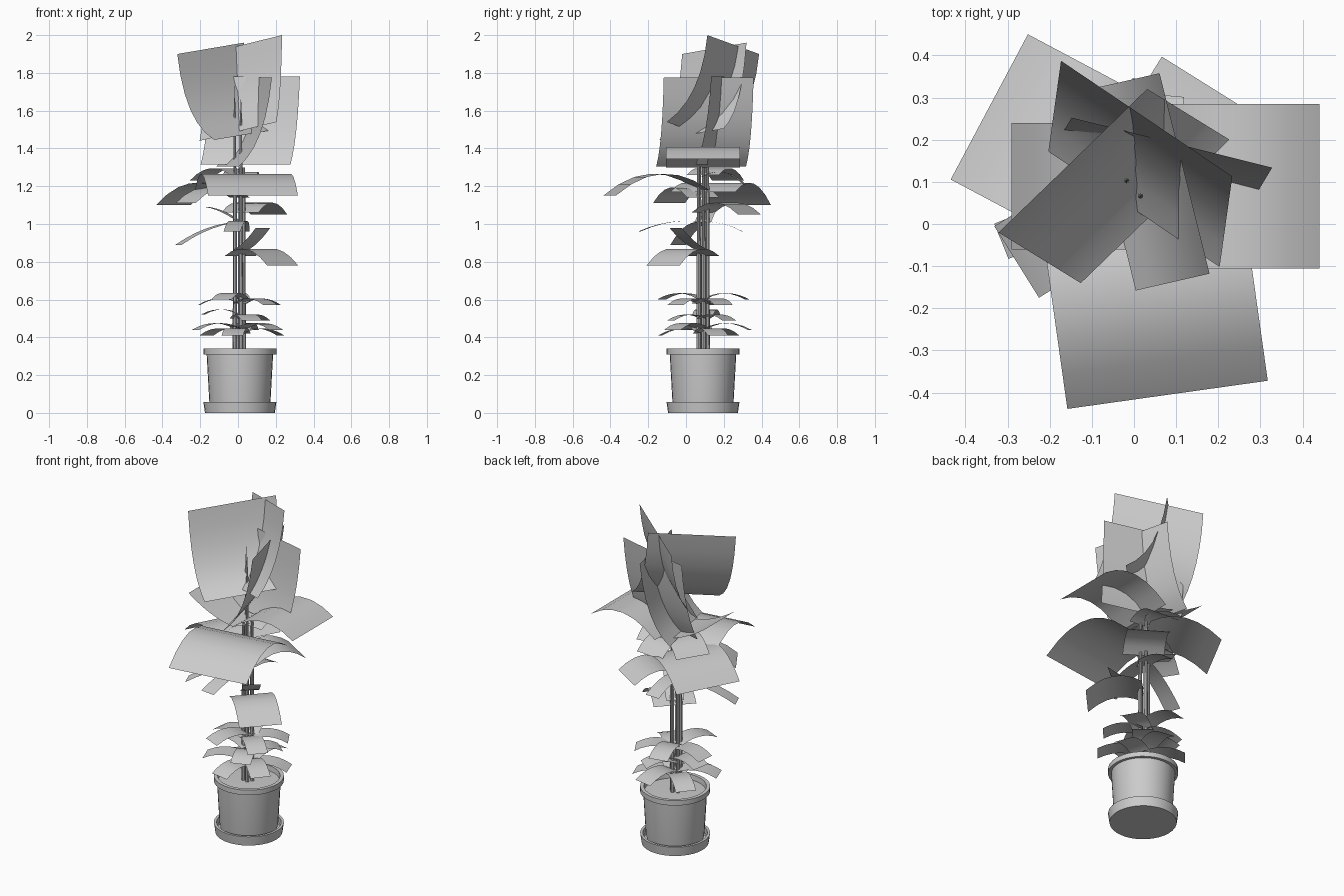
import bpy, bmesh, math
from mathutils import Vector

if "Cube" in bpy.data.objects:
    bpy.data.objects.remove(bpy.data.objects["Cube"])

CX, CY = 0.01, 0.09


def make_object(name, bm):
    me = bpy.data.meshes.new(name)
    bm.to_mesh(me)
    bm.free()
    ob = bpy.data.objects.new(name, me)
    bpy.context.collection.objects.link(ob)
    bpy.ops.object.select_all(action='DESELECT')
    ob.select_set(True)
    bpy.context.view_layer.objects.active = ob
    bpy.ops.object.shade_smooth_by_angle(angle=math.radians(40))
    return ob


def lathe(name, profile, x=CX, y=CY, sides=32):
    bm = bmesh.new()
    vs = [bm.verts.new((x + r, y, z)) for r, z in profile]
    es = [bm.edges.new(p) for p in zip(vs, vs[1:])]
    bmesh.ops.spin(bm, geom=vs + es, cent=(x, y, 0), axis=(0, 0, 1),
                   angle=math.tau, steps=sides)
    bmesh.ops.remove_doubles(bm, verts=bm.verts, dist=1e-5)
    bmesh.ops.recalc_face_normals(bm, faces=bm.faces)
    return make_object(name, bm)


def leaf_card(name, base, tip, bend, bend_z, width, heading, tilt=0.0, steps=6):
    """Rectangular card following a quadratic curve from base to tip."""
    a, b = Vector(base), Vector(tip)
    c = a.lerp(b, bend)
    c.z = bend_z
    h = math.radians(heading)
    across = Vector((-math.sin(h) * width, math.cos(h) * width, tilt))
    bm = bmesh.new()
    rows = []
    for i in range(steps + 1):
        t = i / steps
        p = a * (1 - t) ** 2 + c * 2 * t * (1 - t) + b * t * t
        rows.append([bm.verts.new(p + across * s) for s in (-0.5, 0, 0.5)])
    for r, q in zip(rows, rows[1:]):
        for k in range(2):
            bm.faces.new((r[k + 1], r[k], q[k], q[k + 1]))
    return make_object(name, bm)


def arching_leaf(name, heading, reach, base_z, tip_z, width, arch=0.4):
    """Leaf growing out of the stems, arched in proportion to its reach."""
    h = math.radians(heading)
    tip = (CX + reach * math.cos(h), CY + reach * math.sin(h), tip_z)
    return leaf_card(name, (CX, CY, base_z), tip, 0.5,
                     (base_z + tip_z) / 2 + arch * reach, width, heading)


# Pot, saucer and soil
lathe("pot", [(0, 0.02), (0.155, 0.02), (0.162, 0.06), (0.176, 0.31), (0.193, 0.31),
              (0.193, 0.34), (0.172, 0.34), (0.168, 0.30)])
lathe("saucer", [(0, 0), (0.185, 0), (0.193, 0.057), (0.178, 0.057), (0.178, 0.02)])
lathe("soil", [(0, 0.315), (0.171, 0.31)])

# Bundle of stems, two of them ending in pointed shoots
for i in range(5):
    a = math.radians(150 + 144 * i)
    x, y = CX - 0.005 + 0.026 * math.cos(a), CY + 0.026 * math.sin(a)
    end = [(0.006, 1.55), (0, 1.74 - 0.06 * i)] if i < 2 else [(0.007, 1.3), (0, 1.3)]
    lathe(f"stem_{i}", [(0.011, 0.30), (0.009, 1.0)] + end, x, y, 8)

# Large upright crown leaves
leaf_card("crown_leaf_left", (0.05, 0.03, 1.475), (-0.145, 0.15, 1.93), 0.8, 1.57, 0.49, 134, -0.06)
leaf_card("crown_leaf_back", (0, 0.035, 1.49), (0.03, 0.25, 1.95), 0.85, 1.62, 0.49, 56, -0.10)
leaf_card("crown_leaf_right", (-0.055, 0.08, 1.305), (0.12, 0.12, 1.775), 0.8, 1.42, 0.49, 14)
leaf_card("crown_leaf_rear", (0.04, 0.11, 1.315), (0.09, 0.193, 1.782), 0.75, 1.45, 0.49, 76)

# Wide spreading leaves below the crown
arching_leaf("rising_leaf", 180, 0.30, 1.30, 1.425, 0.30, -0.15)
spread = [(0, 0.43, 1.30, 1.345, 0.39), (278, 0.50, 1.18, 1.15, 0.48),
          (152, 0.40, 1.17, 1.10, 0.39), (58, 0.29, 1.06, 1.05, 0.23),
          (212, 0.34, 1.14, 1.11, 0.20), (317, 0.31, 0.83, 0.78, 0.24),
          (85, 0.22, 1.25, 1.21, 0.18), (148, 0.25, 1.26, 1.23, 0.20)]
for i, dims in enumerate(spread):
    arching_leaf(f"spreading_leaf_{i}", *dims)

# Narrow leaves along the middle of the stems
for i, (heading, reach, drop) in enumerate([(202, 0.35, 0.12), (263, 0.34, 0.05),
                                            (88, 0.21, 0.05), (165, 0.18, -0.08)]):
    arching_leaf(f"narrow_leaf_{i}", heading, reach, 1.01, 1.01 - drop, 0.09, 0.15)
arching_leaf("low_rising_leaf", 310, 0.19, 0.86, 0.98, 0.10, -0.15)

# Tiers of small leaves near the pot
for tier, (z, count, reach, start) in enumerate([(0.58, 5, 0.22, 30), (0.50, 3, 0.18, 50),
                                                 (0.42, 6, 0.23, 20)]):
    for k in range(count):
        arching_leaf(f"small_leaf_{tier}_{k}", start + 360 * k / count,
                     reach + 0.02 * (k % 2), z + 0.02 * (k % 2), z - 0.01 + 0.03 * (k % 2),
                     0.115, 0.28)
